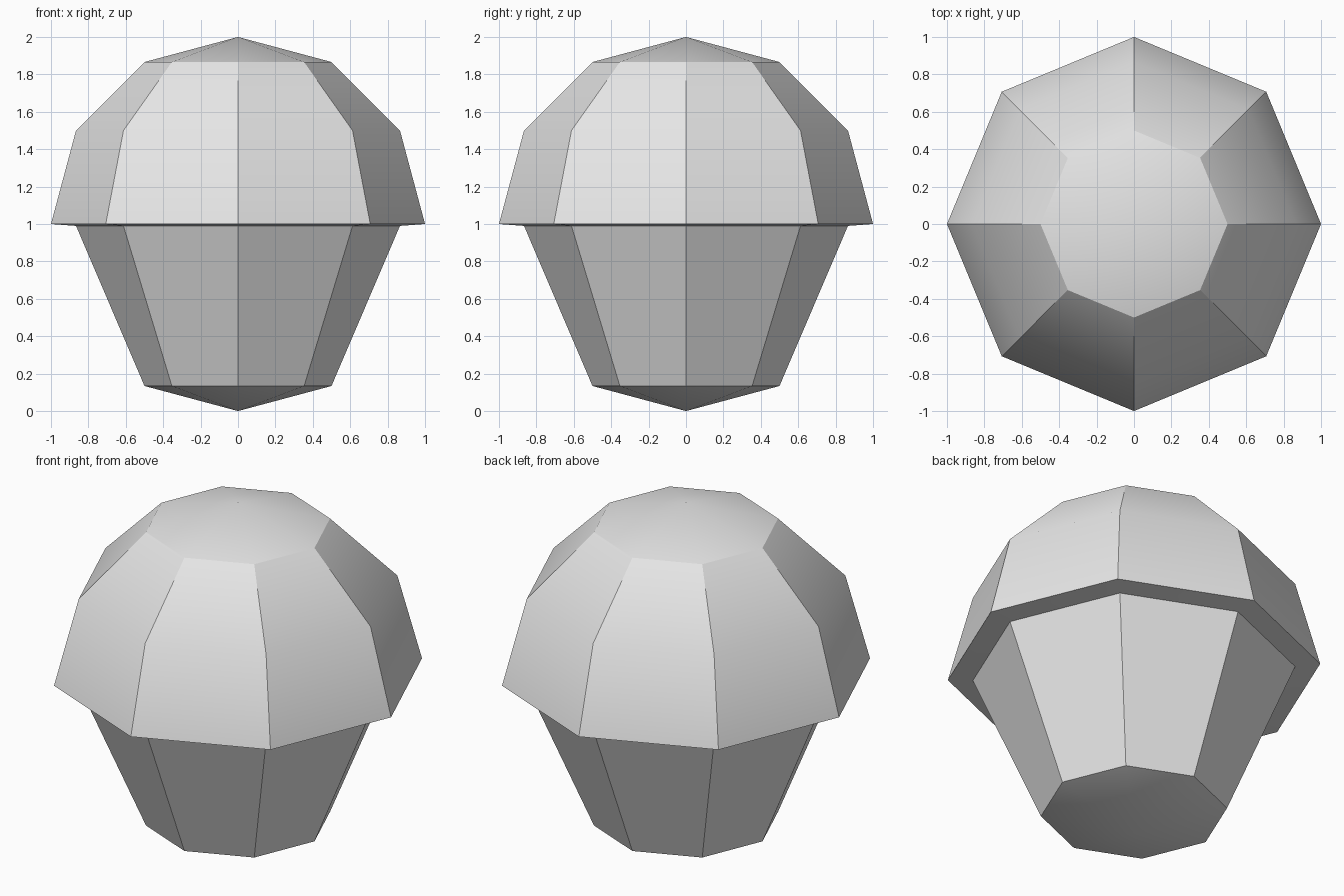
import bpy, bmesh
from math import radians
from mathutils import Matrix, Vector

cube = bpy.data.objects.get("Cube")
if cube:
    bpy.data.objects.remove(cube, do_unlink=True)

SIDES = 8

grey = bpy.data.materials.new("plain_grey")
grey.use_nodes = True
colour = (0.8, 0.8, 0.8, 1)
grey.diffuse_color = colour
grey.node_tree.nodes["Principled BSDF"].inputs["Base Color"].default_value = colour


def lathe(name, profile):
    """Turn a (radius, height) profile around z into an eight-sided part."""
    bm = bmesh.new()
    verts = [bm.verts.new((r, 0, z)) for r, z in profile]
    edges = [bm.edges.new(pair) for pair in zip(verts, verts[1:])]
    bmesh.ops.spin(bm, geom=verts + edges, cent=(0, 0, 0), axis=(0, 0, 1),
                   angle=radians(360), steps=SIDES, use_merge=True)
    bmesh.ops.remove_doubles(bm, verts=bm.verts, dist=0.0005)
    bmesh.ops.recalc_face_normals(bm, faces=bm.faces)
    # Both parts are open shells, so check that the walls face outward
    centre = Vector((0, 0, 1))
    if sum(f.normal.dot(f.calc_center_median() - centre) for f in bm.faces) < 0:
        bmesh.ops.reverse_faces(bm, faces=bm.faces)
    mesh = bpy.data.meshes.new(name)
    bm.to_mesh(mesh)
    bm.free()
    mesh.materials.append(grey)
    obj = bpy.data.objects.new(name, mesh)
    bpy.context.collection.objects.link(obj)
    bpy.ops.object.select_all(action='DESELECT')
    obj.select_set(True)
    bpy.context.view_layer.objects.active = obj
    bpy.ops.object.shade_smooth_by_angle(angle=radians(30))
    return obj


# Rounded top with the narrow lip under its rim
lathe("muffin_top", [(0, 2), (0.5, 1.866), (0.866, 1.5), (1, 1), (0.866, 0.99)])

# Tapered cup with a shallow pointed base
lathe("muffin_cup", [(0.866, 0.99), (0.5, 0.134), (0, 0)])
